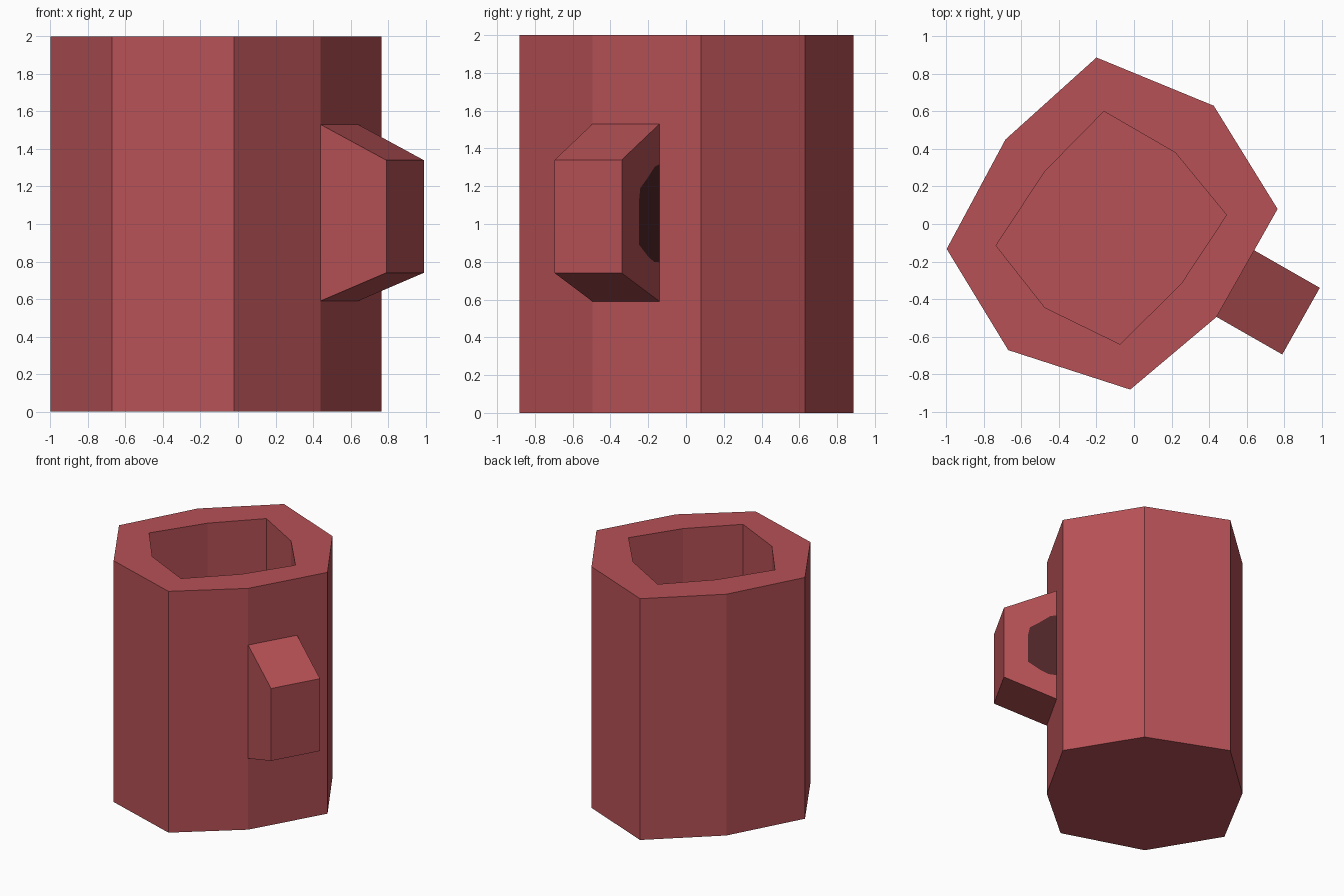
import bpy, bmesh

if "Cube" in bpy.data.objects:
    bpy.data.objects.remove(bpy.data.objects["Cube"])

def material(name, rgb):
    m = bpy.data.materials.new(name)
    m.diffuse_color = (*rgb, 1.0)
    m.use_nodes = True
    m.node_tree.nodes["Principled BSDF"].inputs["Base Color"].default_value = m.diffuse_color
    return m

red = material("brick_red", (0.47, 0.083, 0.093))
dark = material("dark_maroon", (0.080, 0.020, 0.022))

def finish(bm, name, mats):
    me = bpy.data.meshes.new(name)
    bm.normal_update()
    bm.to_mesh(me)
    bm.free()
    for m in mats:
        me.materials.append(m)
    ob = bpy.data.objects.new(name, me)
    bpy.context.collection.objects.link(ob)
    return ob

# Mug body: uneven octagon with an uneven octagonal well (counter-clockwise)
H, FLOOR = 2.0, 0.25
outer = [(0.765, 0.08), (0.425, 0.63), (-0.20, 0.887), (-0.685, 0.45),
         (-0.998, -0.133), (-0.67, -0.672), (-0.02, -0.882), (0.44, -0.495)]
inner = [(0.493, 0.048), (0.22, 0.38), (-0.16, 0.60), (-0.475, 0.28),
         (-0.735, -0.115), (-0.475, -0.445), (-0.075, -0.64), (0.25, -0.32)]

bm = bmesh.new()
def ring(pts, z):
    return [bm.verts.new((x, y, z)) for x, y in pts]
rings = [ring(outer, 0), ring(outer, H), ring(inner, H), ring(inner, FLOOR)]
for lo, hi in zip(rings, rings[1:]):
    for i in range(8):
        j = (i + 1) % 8
        bm.faces.new((lo[i], lo[j], hi[j], hi[i]))
bm.faces.new(rings[0][::-1])
bm.faces.new(rings[3])
finish(bm, "mug_body", [red])

# Handle: solid trapezoid block, with the dark opening painted on its back side
bm = bmesh.new()
A, B = (0.64, -0.14), (0.99, -0.34)      # back side, near and far
D = (0.44, -0.495)                       # front side, near
def point(u, z, front=False):
    x = A[0] + (B[0] - A[0]) * u + (D[0] - A[0]) * front
    y = A[1] + (B[1] - A[1]) * u + (D[1] - A[1]) * front
    return bm.verts.new((x, y, z))
profile = [(0, 0.59), (1, 0.74), (1, 1.34), (0, 1.53)]
back = [point(u, z) for u, z in profile]
front = [point(u, z, True) for u, z in profile]
opening = [point(u, z) for u, z in
           [(0, 1.316), (0.12, 1.305), (0.33, 1.24), (0.51, 1.19), (0.54, 1.13),
            (0.54, 0.89), (0.31, 0.83), (0.15, 0.80), (0, 0.797)]]
bm.faces.new(front)
bm.faces.new(back[::-1] + opening[::-1])
patch = bm.faces.new(opening)
patch.material_index = 1
for i in range(3):
    bm.faces.new((back[i], back[i + 1], front[i + 1], front[i]))
bm.normal_update()
# Point every face away from the block centre
centre = sum((v.co for v in back + front), back[0].co * 0) / 8
for f in bm.faces:
    if f.normal.dot(f.verts[0].co - centre) < 0:
        f.normal_flip()
finish(bm, "mug_handle", [red, dark])
